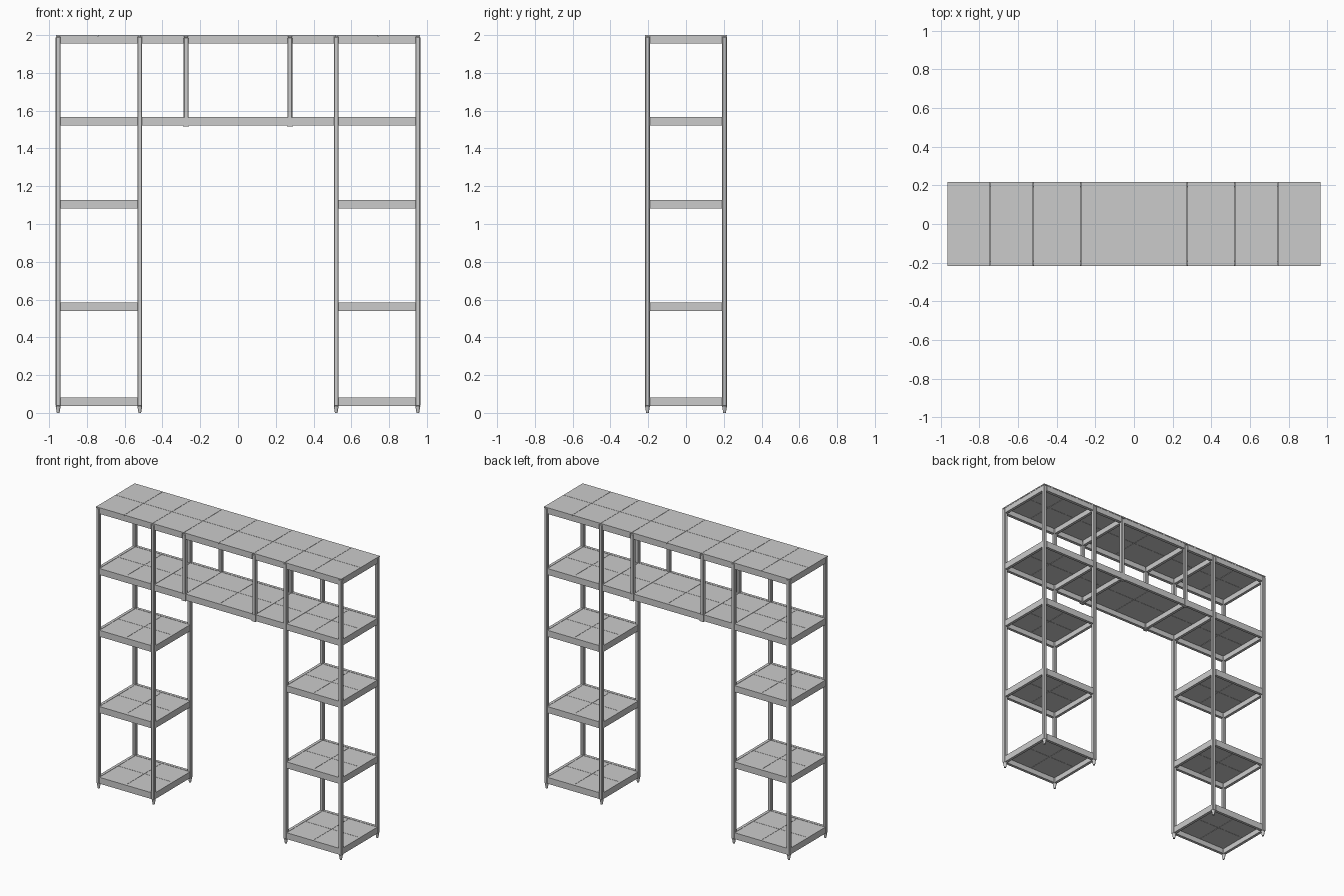
import bpy, bmesh

if "Cube" in bpy.data.objects:
    bpy.data.objects.remove(bpy.data.objects["Cube"])

PW = 0.026                      # post width
XO, XI, XH = 0.952, 0.52, 0.275 # outer, inner and hanging post centres
YP = 0.204                      # post centre depth


def make(name, bm, bevel=0):
    bmesh.ops.recalc_face_normals(bm, faces=bm.faces)
    me = bpy.data.meshes.new(name)
    bm.to_mesh(me)
    bm.free()
    ob = bpy.data.objects.new(name, me)
    bpy.context.collection.objects.link(ob)
    if bevel:
        m = ob.modifiers.new("bevel", 'BEVEL')
        m.width = bevel
        m.segments = 1
    return ob


def add_box(bm, x0, x1, y0, y1, z0, z1):
    vs = bmesh.ops.create_cube(bm, size=1)["verts"]
    for v in vs:
        v.co.x = x1 if v.co.x > 0 else x0
        v.co.y = y1 if v.co.y > 0 else y0
        v.co.z = z1 if v.co.z > 0 else z0


def box(name, x0, x1, y0, y1, z0, z1, bevel=0):
    bm = bmesh.new()
    add_box(bm, x0, x1, y0, y1, z0, z1)
    return make(name, bm, bevel)


def post(name, x, y, z0, z1):
    h = PW / 2
    box(name, x - h, x + h, y - h, y + h, z0, z1, 0.004)


def foot(x, y):
    # tapered foot under a post
    bm = bmesh.new()
    bmesh.ops.create_cone(bm, cap_ends=True, segments=12, radius1=0.007,
                          radius2=0.013, depth=0.036)
    bmesh.ops.translate(bm, verts=bm.verts, vec=(x, y, 0.018))
    make("foot", bm)


def panel(name, xa, xb, y, z0, z1, split):
    # panel divided into tiles by fine joints
    xs = [xa, (xa + xb) / 2, xb] if split else [xa, xb]
    ys = [-y, 0, y]
    g = 0.001
    bm = bmesh.new()
    for i in range(len(xs) - 1):
        for j in range(2):
            add_box(bm, xs[i] + g, xs[i + 1] - g, ys[j] + g, ys[j + 1] - g, z0, z1)
    make(name, bm)


def cross_rail(name, x, z0, z1):
    box(name, x - 0.01, x + 0.01, -YP + PW / 2, YP - PW / 2, z0, z1)


def shelf(name, xa, xb, ztop, split=True, drop=0.045):
    # front and back rails with a recessed-underside panel between them
    h = PW / 2
    for s in (-1, 1):
        box(name + "_rail", xa + h, xb - h, s * YP - 0.01, s * YP + 0.01,
            ztop - drop, ztop)
    panel(name + "_panel", xa, xb, YP - 0.008, ztop - 0.009, ztop - 0.002, split)


# full-height posts with feet
for x in (-XO, -XI, XI, XO):
    for y in (-YP, YP):
        post("post", x, y, 0.034, 1.992)
        foot(x, y)

# short hanging posts with end blocks in the bridge
for x in (-XH, XH):
    for y in (-YP, YP):
        post("hanging_post", x, y, 1.517, 1.988)
        box("hanging_post_end", x - 0.015, x + 0.015, y - 0.014, y + 0.014,
            1.515, 1.565)

# tower shelves
for s in (-1, 1):
    xa, xb = sorted((s * XI, s * XO))
    for z in (0.082, 0.585, 1.127):
        shelf("tower_shelf", xa, xb, z)
        for x in (xa, xb):
            cross_rail("tower_side_rail", x, z - 0.045, z)

# bridge shelf and top frame, bay by bay
cols = [-XO, -XI, -XH, XH, XI, XO]
for i in range(5):
    shelf("bridge_shelf", cols[i], cols[i + 1], 1.566, i != 1 and i != 3)
    for s in (-1, 1):
        box("top_rail", cols[i] + PW / 2, cols[i + 1] - PW / 2,
            s * YP - 0.011, s * YP + 0.011, 1.955, 1.992)
    # top cover tiles
    xa = -0.965 if i == 0 else cols[i]
    xb = 0.965 if i == 4 else cols[i + 1]
    panel("top_panel", xa, xb, 0.218, 1.992, 2.0, i != 1 and i != 3)
for x in cols:
    cross_rail("bridge_cross_rail", x, 1.521, 1.566)
    cross_rail("top_cross_rail", x, 1.955, 1.992)
